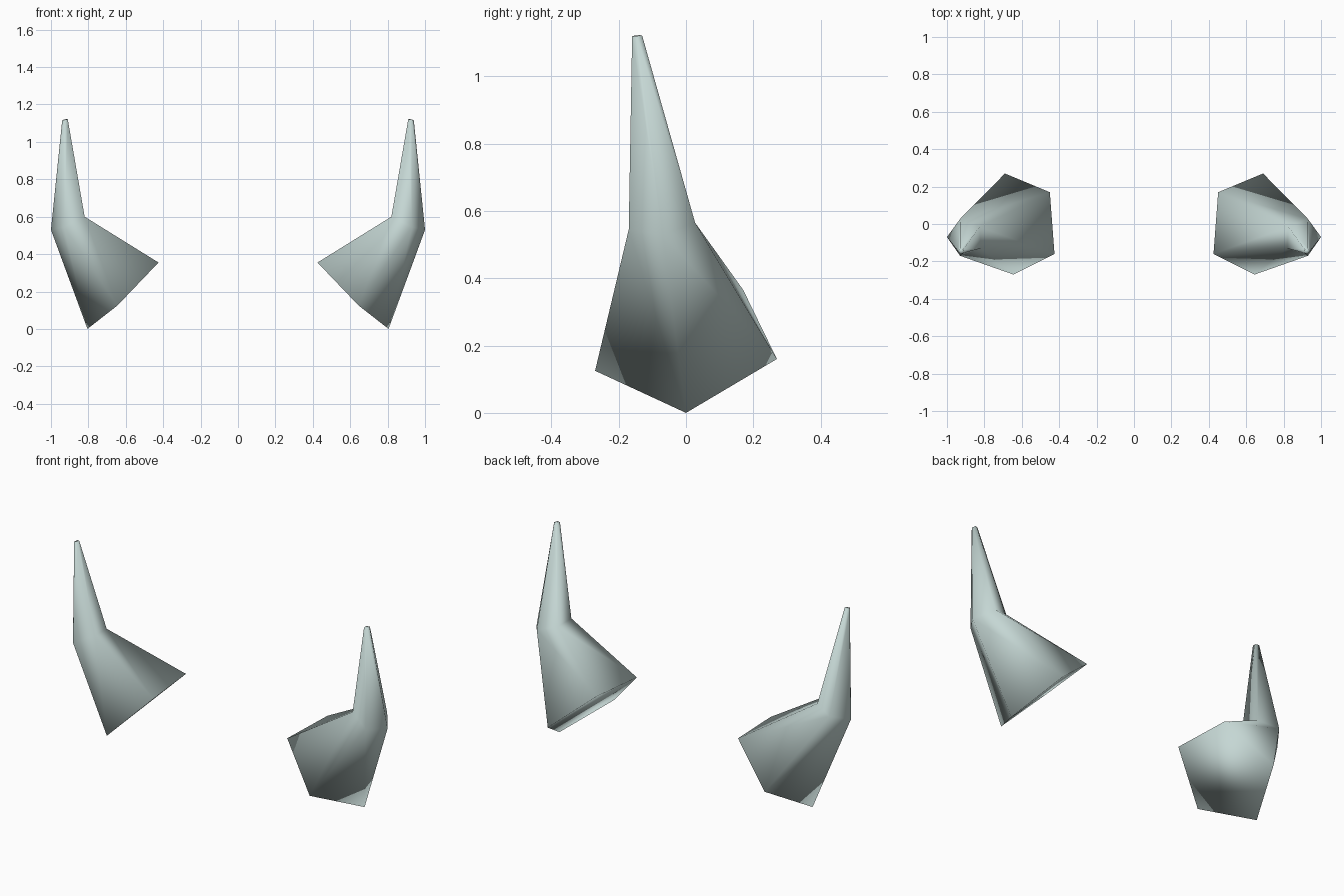
import bpy, bmesh

if "Cube" in bpy.data.objects:
    bpy.data.objects.remove(bpy.data.objects["Cube"])

# Five-sided cross-sections of one horn, from root to tip
RINGS = [
    [(0.425, -0.16, 0.355), (0.45, 0.17, 0.365), (0.69, 0.27, 0.16),
     (0.805, 0.0, 0.0), (0.645, -0.27, 0.125)],
    [(0.82, -0.13, 0.60), (0.825, -0.015, 0.595), (0.93, 0.027, 0.565),
     (1.0, -0.07, 0.53), (0.93, -0.17, 0.545)],
    [(0.91, -0.155, 1.12), (0.913, -0.137, 1.122), (0.93, -0.13, 1.12),
     (0.94, -0.145, 1.115), (0.93, -0.16, 1.118)],
]

bone = bpy.data.materials.new("pale grey green")
bone.diffuse_color = (0.56, 0.68, 0.66, 1.0)
bone.use_nodes = True
bone.node_tree.nodes["Principled BSDF"].inputs["Base Color"].default_value = bone.diffuse_color

# Loft the rings and close both ends
bm = bmesh.new()
loops = [[bm.verts.new(p) for p in ring] for ring in RINGS]
for low, high in zip(loops, loops[1:]):
    for i in range(5):
        j = (i + 1) % 5
        bm.faces.new((low[i], low[j], high[j], high[i]))
bm.faces.new(loops[0][::-1])
bm.faces.new(loops[-1])
bmesh.ops.recalc_face_normals(bm, faces=bm.faces[:])
for f in bm.faces:
    f.smooth = True

mesh = bpy.data.meshes.new("horns")
bm.to_mesh(mesh)
bm.free()
mesh.materials.append(bone)
horns = bpy.data.objects.new("horns", mesh)
bpy.context.collection.objects.link(horns)

# Mirror to make the second horn
mirror = horns.modifiers.new("mirror", 'MIRROR')
mirror.use_axis[0] = True
mirror.use_mirror_merge = False
